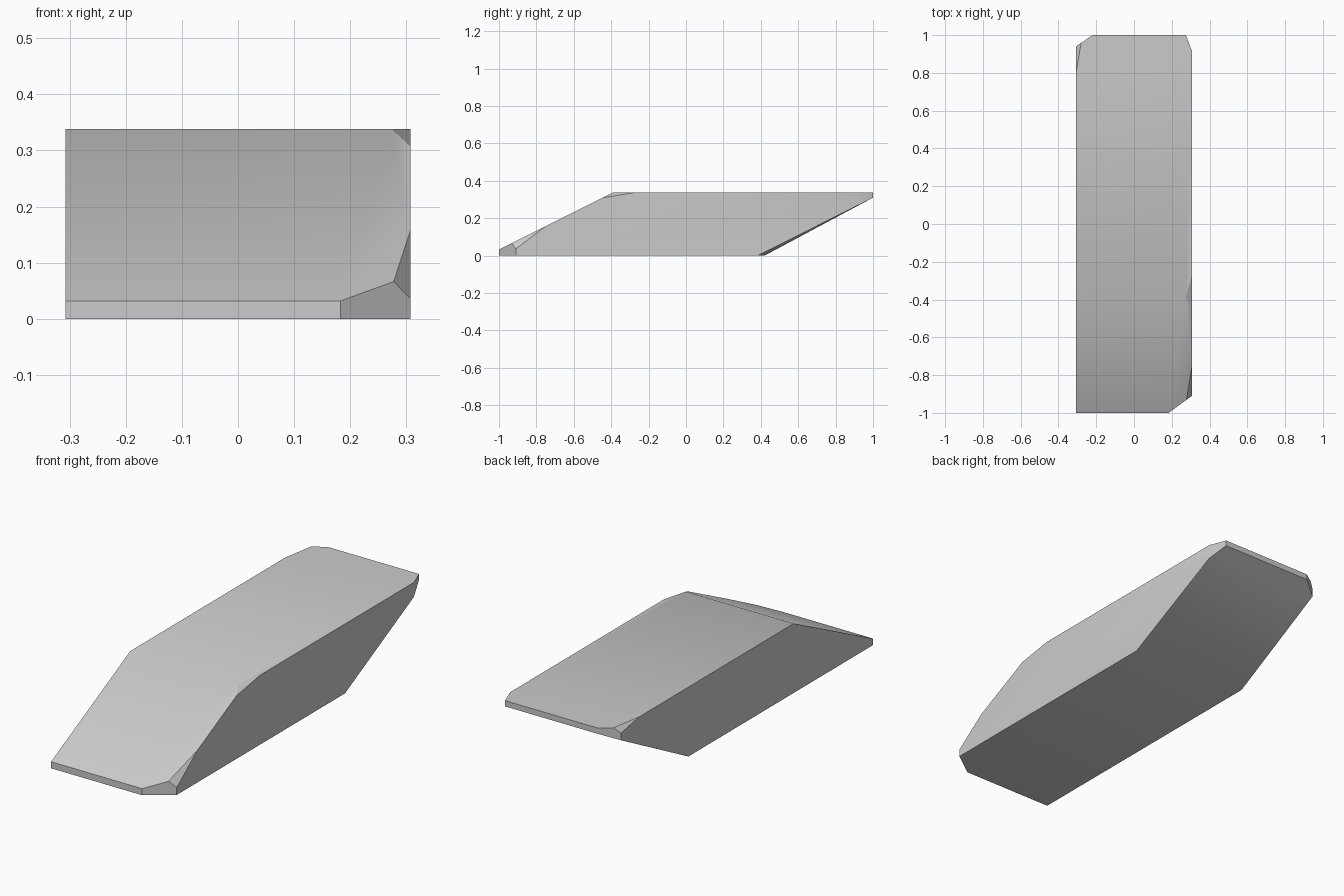
import bpy
import bmesh
from math import radians
from mathutils import Vector

cube = bpy.data.objects.get("Cube")
if cube:
    bpy.data.objects.remove(cube, do_unlink=True)

HALF_WIDTH, HEIGHT = 0.307, 0.338

stone = bpy.data.materials.new("pale grey stone")
stone.use_nodes = True
grey = (0.6, 0.6, 0.6, 1)
stone.diffuse_color = grey
stone.node_tree.nodes["Principled BSDF"].inputs["Base Color"].default_value = grey


def slice_off(bm, a, b, c):
    """Cut away the outside of the plane through three points and cap it."""
    a, b, c = Vector(a), Vector(b), Vector(c)
    normal = (b - a).cross(c - a).normalized()
    if normal.dot(a - Vector((0, 0, HEIGHT / 2))) < 0:
        normal.negate()
    result = bmesh.ops.bisect_plane(
        bm, geom=bm.verts[:] + bm.edges[:] + bm.faces[:], dist=1e-5,
        plane_co=a, plane_no=normal, clear_outer=True)
    rim = [e for e in result["geom_cut"] if isinstance(e, bmesh.types.BMEdge)]
    bmesh.ops.holes_fill(bm, edges=rim, sides=0)


def chamfer(bm, p, q):
    """Vertical corner cut through two plan points."""
    slice_off(bm, (*p, 0), (*q, 0), (*p, 1))


# Slanted slab: side profile joined across the width
bm = bmesh.new()
rings = []
for x, heel in ((-HALF_WIDTH, 0.42), (HALF_WIDTH, 0.385)):
    profile = [(-1, 0), (-1, 0.032), (-0.39, HEIGHT),
               (1, HEIGHT), (1, 0.31), (heel, 0)]
    rings.append([bm.verts.new((x, y, z)) for y, z in profile])
left, right = rings
bm.faces.new(left)
bm.faces.new(right[::-1])
for i in range(6):
    j = (i + 1) % 6
    bm.faces.new((left[i], right[i], right[j], left[j]))

# Chipped upright corners
chamfer(bm, (0.183, -1), (0.307, -0.91))
chamfer(bm, (-0.22, 1), (-0.307, 0.94))
chamfer(bm, (0.275, 1), (0.307, 0.915))

# Small chips on the upper edges
slice_off(bm, (0.277, -0.933, 0.066), (0.307, -0.76, 0.15), (0.307, -0.91, 0.036))
slice_off(bm, (0.277, -0.38, HEIGHT), (0.307, -0.27, HEIGHT), (0.307, -0.45, 0.308))
slice_off(bm, (-0.28, 0.959, HEIGHT), (-0.307, 0.8, HEIGHT), (-0.307, 0.94, 0.312))

bmesh.ops.recalc_face_normals(bm, faces=bm.faces[:])
mesh = bpy.data.meshes.new("slanted_slab")
bm.to_mesh(mesh)
bm.free()
mesh.materials.append(stone)
slab = bpy.data.objects.new("slanted_slab", mesh)
bpy.context.collection.objects.link(slab)

# Soft shading with crisp edges
bpy.ops.object.select_all(action="DESELECT")
slab.select_set(True)
bpy.context.view_layer.objects.active = slab
bpy.ops.object.shade_smooth_by_angle(angle=radians(30))
